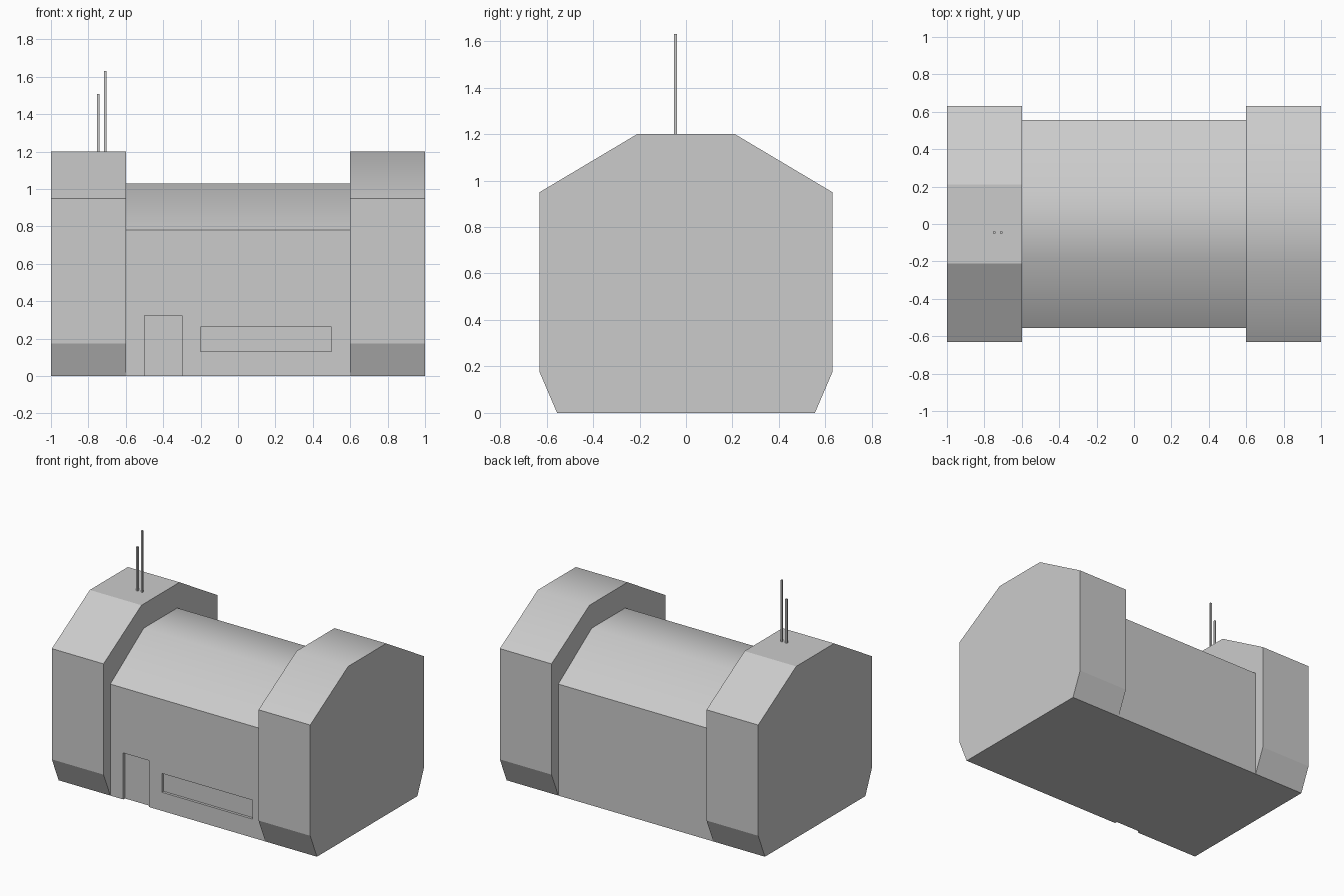
import bpy, bmesh

if "Cube" in bpy.data.objects:
    bpy.data.objects.remove(bpy.data.objects["Cube"])


def prism(name, x0, x1, half, smooth_roof=True):
    """Extrude a symmetric y/z profile along x; half runs from floor to ridge on +y."""
    pts = half + [(-y, z) for y, z in reversed(half)]
    bm = bmesh.new()
    a = [bm.verts.new((x0, y, z)) for y, z in pts]
    b = [bm.verts.new((x1, y, z)) for y, z in pts]
    n = len(pts)
    bm.faces.new(a)
    bm.faces.new(b)
    for i in range(n):
        j = (i + 1) % n
        bm.faces.new((a[i], a[j], b[j], b[i]))
    bmesh.ops.recalc_face_normals(bm, faces=bm.faces[:])
    # the roof is smoothly shaded, walls and caps stay flat
    for f in bm.faces:
        f.smooth = smooth_roof and f.normal.z > 0.5
    return finish(bm, name)


def box(name, x, y, z):
    bm = bmesh.new()
    bmesh.ops.create_cube(bm, size=1)
    for v in bm.verts:
        for i, (lo, hi) in enumerate((x, y, z)):
            v.co[i] = hi if v.co[i] > 0 else lo
    return finish(bm, name)


def finish(bm, name):
    me = bpy.data.meshes.new(name)
    bm.to_mesh(me)
    bm.free()
    ob = bpy.data.objects.new(name, me)
    bpy.context.collection.objects.link(ob)
    return ob


# End blocks with chamfered feet
end = [(0.555, 0), (0.63, 0.175), (0.63, 0.95), (0.21, 1.2)]
prism("left_block", -1, -0.6, end, smooth_roof=False)
prism("right_block", 0.6, 1, end)

# Lower central hall
hall = prism("central_hall", -0.6, 0.6, [(0.555, 0), (0.555, 0.78), (0.185, 1.03)])

# Shallow door and window recesses in the front wall
for name, x, z in (("door_cutter", (-0.5, -0.3), (-0.1, 0.325)),
                   ("window_cutter", (-0.2, 0.5), (0.13, 0.262))):
    cutter = box(name, x, (-0.7, -0.537), z)
    cutter.hide_render = True
    cutter.hide_set(True)
    mod = hall.modifiers.new(name, 'BOOLEAN')
    mod.operation = 'DIFFERENCE'
    mod.solver = 'EXACT'
    mod.object = cutter

# Roof antennas
for name, x, top in (("short_antenna", -0.747, 1.507), ("tall_antenna", -0.71, 1.63)):
    box(name, (x - 0.006, x + 0.006), (-0.051, -0.039), (1.2, top))
